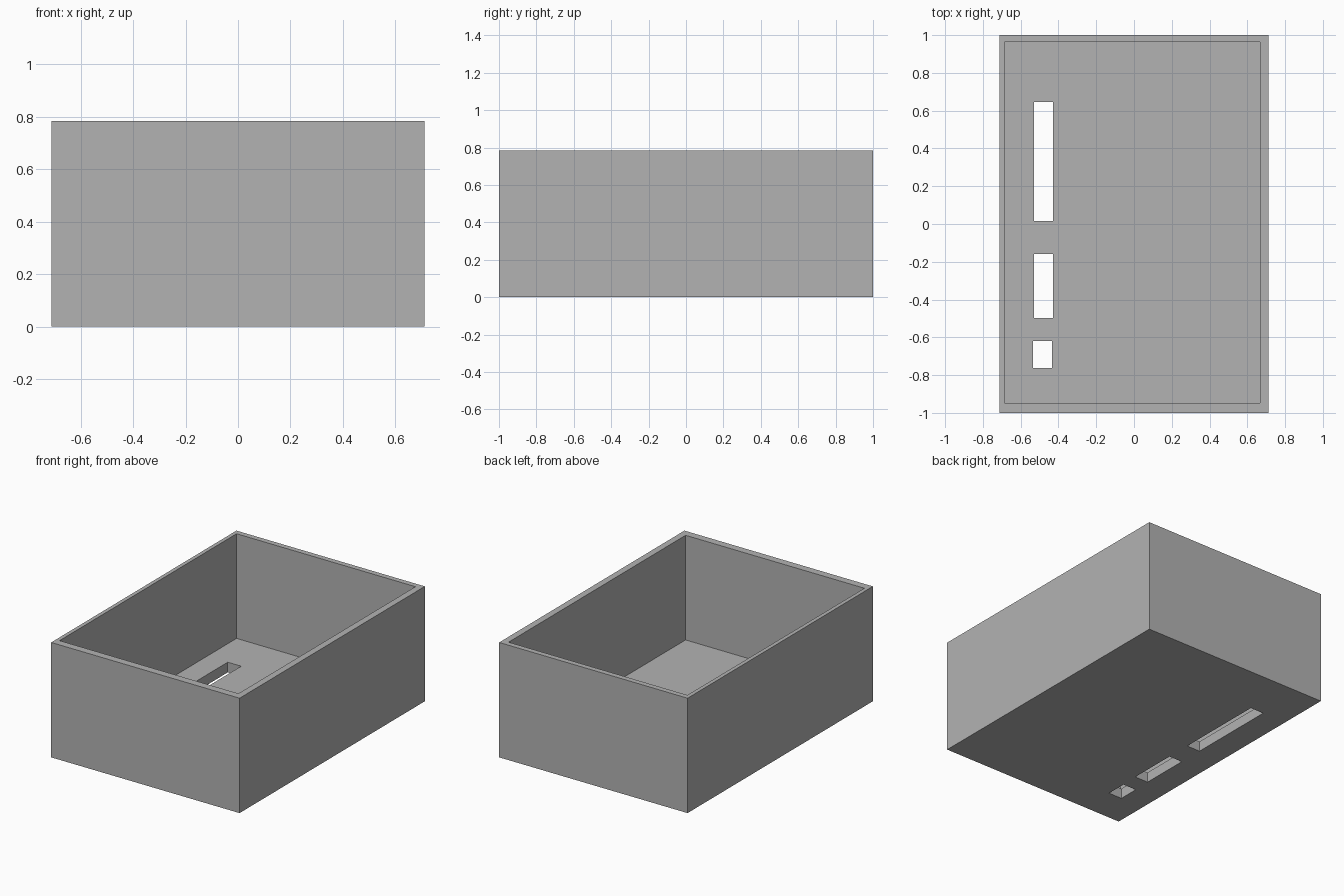
import bpy

if "Cube" in bpy.data.objects:
    bpy.data.objects.remove(bpy.data.objects["Cube"], do_unlink=True)

HEIGHT = 0.785
FLOOR = 0.07

grey = bpy.data.materials.new("plain grey")
grey.use_nodes = True
colour = (0.45, 0.45, 0.45, 1)
grey.diffuse_color = colour
grey.node_tree.nodes["Principled BSDF"].inputs["Base Color"].default_value = colour


def block(name, low, high):
    """Axis-aligned box between two corners."""
    bpy.ops.mesh.primitive_cube_add(size=1)
    obj = bpy.context.object
    obj.name = name
    for v in obj.data.vertices:
        v.co = [h if c > 0 else l for c, l, h in zip(v.co, low, high)]
    obj.data.materials.append(grey)
    return obj


def cut(target, cutter):
    """Subtract the cutter for good and discard it."""
    mod = target.modifiers.new(cutter.name, 'BOOLEAN')
    mod.operation = 'DIFFERENCE'
    mod.solver = 'EXACT'
    mod.object = cutter
    bpy.context.view_layer.objects.active = target
    bpy.ops.object.modifier_apply(modifier=mod.name)
    bpy.data.objects.remove(cutter, do_unlink=True)


# Outer body of the open tray
tray = block("open_tray", (-0.712, -1, 0), (0.712, 1, HEIGHT))

# Hollow inside, leaving thin walls and a thicker floor
cut(tray, block("cavity", (-0.685, -0.948, FLOOR), (0.667, 0.963, HEIGHT + 0.1)))

# Row of slots through the floor: left edge, front end, back end
for x, front, back in [(-0.53, 0.016, 0.646), (-0.53, -0.498, -0.159), (-0.535, -0.763, -0.62)]:
    cut(tray, block("slot", (x, front, -0.1), (x + 0.102, back, FLOOR + 0.1)))
